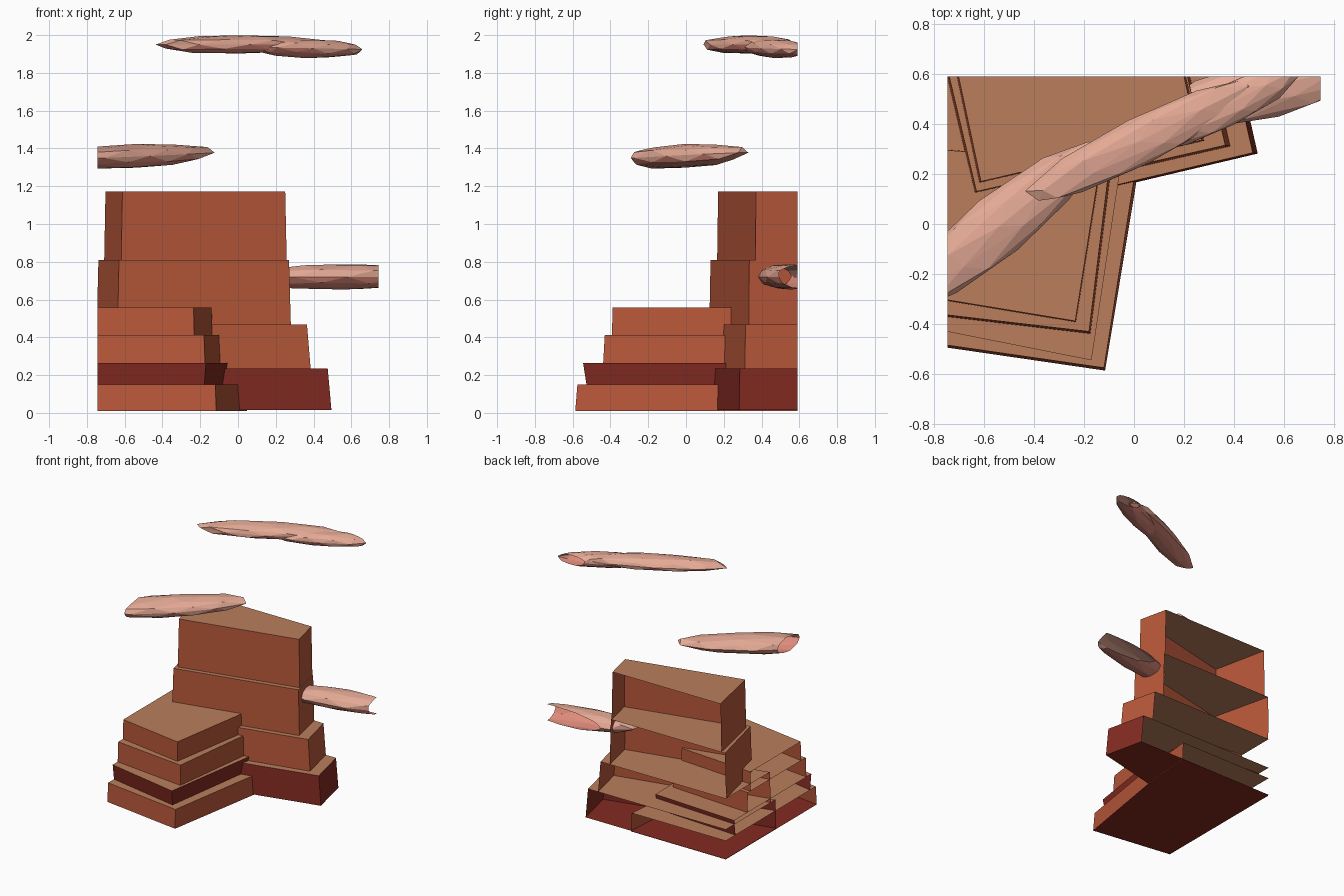
import bpy, bmesh, math, random
from mathutils import Vector, Matrix

cube = bpy.data.objects.get("Cube")
if cube:
    bpy.data.objects.remove(cube, do_unlink=True)

HALF_X, HALF_Y = 0.745, 0.59


def material(name, *srgb):
    mat = bpy.data.materials.new(name)
    mat.use_nodes = True
    color = [(c / 255) ** 2.2 for c in srgb] + [1]
    mat.diffuse_color = color
    bsdf = next(n for n in mat.node_tree.nodes if n.type == 'BSDF_PRINCIPLED')
    bsdf.inputs["Base Color"].default_value = color
    bsdf.inputs["Roughness"].default_value = 0.9
    return mat


ORANGE = material("orange rock", 182, 88, 60)
MAROON = material("dark red rock", 130, 46, 38)
TAN = material("tan ledge", 184, 125, 92)
PINK = material("pink cloud", 228, 168, 148)
ROSE = material("rose cloud underside", 222, 138, 122)


def finish(bm, name, mats):
    # Crop to the diorama bounds, leaving the cut sides open
    for co, no in (((HALF_X, 0, 0), (1, 0, 0)), ((-HALF_X, 0, 0), (-1, 0, 0)),
                   ((0, HALF_Y, 0), (0, 1, 0))):
        geom = bm.verts[:] + bm.edges[:] + bm.faces[:]
        bmesh.ops.bisect_plane(bm, geom=geom, plane_co=co, plane_no=no, clear_outer=True)
    mesh = bpy.data.meshes.new(name)
    bm.to_mesh(mesh)
    bm.free()
    for mat in mats:
        mesh.materials.append(mat)
    obj = bpy.data.objects.new(name, mesh)
    bpy.context.collection.objects.link(obj)
    return obj


def tier(name, z0, z1, corners, side, flare=0.012, floor=False):
    """Hollow rock slab: coloured walls, tan top, optional dark floor."""
    bm = bmesh.new()
    mid = sum((Vector(c) for c in corners), Vector((0, 0))) / len(corners)
    top = [bm.verts.new((x, y, z1)) for x, y in corners]
    low = []
    for c in corners:
        p = Vector(c) + (Vector(c) - mid).normalized() * flare
        low.append(bm.verts.new((p.x, p.y, z0)))
    for i in range(len(corners)):
        j = (i + 1) % len(corners)
        bm.faces.new((low[i], low[j], top[j], top[i]))
    bm.faces.new(top).material_index = 1
    if floor:
        bm.faces.new(low[::-1]).material_index = 2
    return finish(bm, name, (side, TAN, MAROON))


# Front mesa: four stepped tiers (front-left, front-right, back-right, back-left)
tier("front_mesa_base", 0.01, 0.15,
     [(-0.95, -0.455), (-0.12, -0.575), (0.0, 0.18), (0.05, 0.7), (-0.95, 0.7)],
     ORANGE, 0.012, True)
tier("front_mesa_dark_band", 0.15, 0.265,
     [(-0.95, -0.39), (-0.17, -0.545), (-0.055, 0.22), (-0.06, 0.45), (-0.95, 0.5)],
     MAROON, -0.02)
tier("front_mesa_upper_step", 0.265, 0.413,
     [(-0.95, -0.34), (-0.18, -0.43), (-0.10, 0.22), (-0.10, 0.28), (-0.95, 0.34)],
     ORANGE, 0.01)
tier("front_mesa_top", 0.413, 0.558,
     [(-0.95, -0.27), (-0.235, -0.388), (-0.14, 0.21), (-0.14, 0.25), (-0.95, 0.31)],
     ORANGE, 0.005)

# Back mesa: taller tiers running off the rear edge
tier("back_mesa_base", 0.015, 0.235,
     [(-0.90, -0.04), (0.475, 0.285), (0.38, 0.7), (-1.05, 0.7)], MAROON, 0.02, True)
tier("back_mesa_lower_step", 0.235, 0.468,
     [(-0.76, 0.06), (0.365, 0.315), (0.275, 0.7), (-0.90, 0.7)], ORANGE, 0.02)
tier("back_mesa_upper_step", 0.468, 0.81,
     [(-0.63, 0.13), (0.27, 0.335), (0.19, 0.7), (-0.765, 0.7)], ORANGE, 0.01)
tier("back_mesa_top", 0.81, 1.172,
     [(-0.612, 0.17), (0.25, 0.37), (0.175, 0.7), (-0.725, 0.7)], ORANGE, 0.008)


def cloud(name, center, size, angle, tilt, seed):
    """Faceted, stretched cloud with a rosy underside."""
    rng = random.Random(seed)
    bm = bmesh.new()
    bmesh.ops.create_icosphere(bm, subdivisions=2, radius=1)
    for v in bm.verts:
        v.co *= rng.uniform(0.92, 1.05)
    turn = (Matrix.Translation(center) @ Matrix.Rotation(math.radians(angle), 4, 'Z')
            @ Matrix.Rotation(math.radians(-tilt), 4, 'Y') @ Matrix.Diagonal((*size, 1)))
    bmesh.ops.transform(bm, matrix=turn, verts=bm.verts[:])
    bm.normal_update()
    for f in bm.faces:
        f.material_index = int(f.normal.z < -0.3)
    return finish(bm, name, (PINK, ROSE))


# Drifting clouds
cloud("high_cloud", (0.02, 0.33, 1.95), (0.53, 0.1, 0.05), 27, 0, 1)
cloud("high_cloud_tail", (0.36, 0.47, 1.93), (0.35, 0.085, 0.05), 27, -1, 2)
cloud("middle_cloud", (-0.54, -0.01, 1.36), (0.52, 0.125, 0.065), 39, 2, 3)
cloud("low_cloud", (0.55, 0.55, 0.72), (0.50, 0.12, 0.07), 14, 0, 4)
